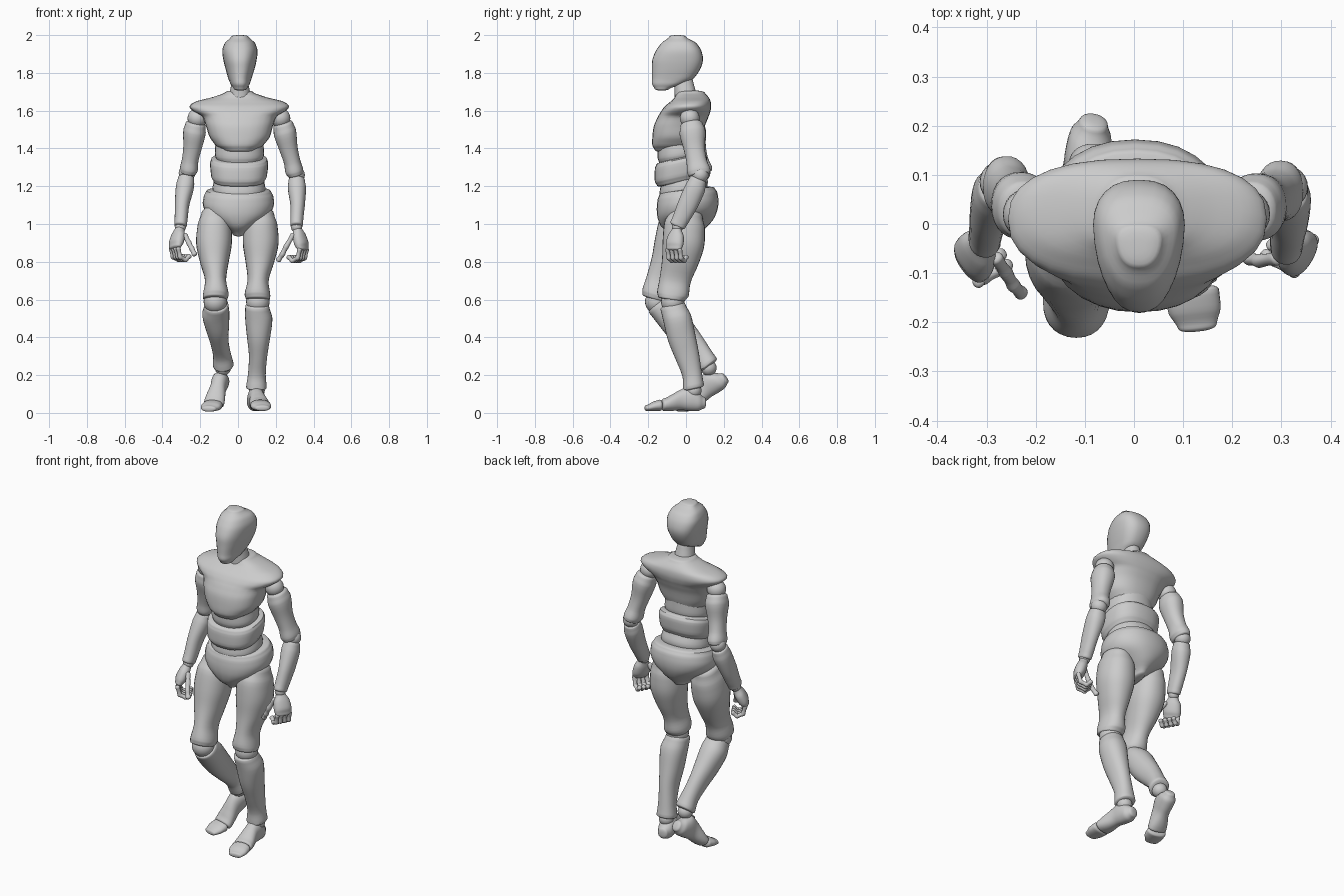
import bpy, bmesh
from math import cos, sin, pi, radians
from mathutils import Vector

SIDES = 28


def finish(name, bm):
    bmesh.ops.recalc_face_normals(bm, faces=bm.faces)
    me = bpy.data.meshes.new(name)
    bm.to_mesh(me)
    bm.free()
    ob = bpy.data.objects.new(name, me)
    bpy.context.collection.objects.link(ob)
    return ob


def smooth_rows(rows, n=4):
    # spline through the section rows
    out = []
    for i in range(len(rows) - 1):
        p0, p1 = rows[max(i - 1, 0)], rows[i]
        p2, p3 = rows[i + 1], rows[min(i + 2, len(rows) - 1)]
        for k in range(n):
            f = k / n
            out.append([b + f * (c - b) if j == 0 else
                        0.5 * (2*b + (c - a)*f + (2*a - 5*b + 4*c - d)*f*f + (3*b - a - 3*c + d)*f**3)
                        for j, (a, b, c, d) in enumerate(zip(p0, p1, p2, p3))])
    return out + [list(rows[-1])]


def dome(row, h):
    # shrinking rows that round off an end
    t, a0, a1, b0, b1 = row
    ca, cb, out = (a0 + a1) / 2, (b0 + b1) / 2, []
    for ang in (20, 40, 60, 78):
        s = cos(radians(ang)) ** 0.75
        out.append([t + h * sin(radians(ang)), ca + (a0 - ca) * s, ca + (a1 - ca) * s,
                    cb + (b0 - cb) * s, cb + (b1 - cb) * s])
    return out


def loft(name, rows, start=(0, 0, 0), end=(0, 0, 1), side=(1, 0, 0), unit=1.0,
         m=1, power=2.2, tilt=0.0, taper=0.0, caps=(0.012, 0.012)):
    # rows: distance along axis, extents along side, extents along the third direction
    o = Vector(start)
    d = (Vector(end) - o).normalized()
    s = Vector(side)
    s = (s - d * s.dot(d)).normalized()
    u = d.cross(s)
    rows = smooth_rows([(r[0] * unit, *r[1:]) for r in rows])
    rows = dome(rows[0], -caps[0])[::-1] + rows + dome(rows[-1], caps[1])
    bm = bmesh.new()
    rings = []
    for t, a0, a1, b0, b1 in rows:
        ring = []
        for i in range(SIDES):
            c, q = cos(2 * pi * i / SIDES), sin(2 * pi * i / SIDES)
            c = abs(c) ** (2 / power) * (1 if c > 0 else -1)
            q = abs(q) ** (2 / power) * (1 if q > 0 else -1)
            a = (a0 + a1) / 2 + (a1 - a0) / 2 * c * (1 + taper * q)
            b = (b0 + b1) / 2 + (b1 - b0) / 2 * q
            ring.append(bm.verts.new(o + d * (t + tilt * b) + s * a * m + u * b))
        rings.append(ring)
    for r0, r1 in zip(rings, rings[1:]):
        for i in range(SIDES):
            j = (i + 1) % SIDES
            bm.faces.new((r0[i], r0[j], r1[j], r1[i]))
    bm.faces.new(rings[0])
    bm.faces.new(rings[-1])
    return finish(name, bm)


def limb(name, rows, a, b, m, **kw):
    return loft(name, rows, a, b, unit=(Vector(b) - Vector(a)).length, m=m, **kw)


def ball(name, p, r):
    bm = bmesh.new()
    bmesh.ops.create_uvsphere(bm, u_segments=24, v_segments=14, radius=r)
    bmesh.ops.translate(bm, verts=bm.verts, vec=p)
    return finish(name, bm)


def digit(name, pts, r):
    # chain of small rounded segments
    for i, (a, b) in enumerate(zip(pts, pts[1:])):
        d = b - a
        loft(f"{name}_{i}", [(0, -r, r, -r, r), (d.length / 2, -r * .85, r * .85, -r * .85, r * .85),
                             (d.length, -r, r, -r, r)], a, b, d.orthogonal(), caps=(r * .7, r * .7))


# head and neck
loft("head", [(1.715, -.02, .045, -.165, -.09), (1.74, -.037, .06, -.18, -.02), (1.77, -.05, .07, -.18, .04),
              (1.82, -.063, .085, -.18, .075), (1.87, -.075, .096, -.178, .09), (1.92, -.08, .10, -.158, .08),
              (1.96, -.066, .086, -.128, .052), (1.99, -.036, .056, -.09, 0)],
     power=2.5, taper=.18, caps=(.008, .01))
loft("neck", [(1.64, -.05, .068, -.06, .07), (1.69, -.045, .065, -.06, .055), (1.77, -.03, .05, -.065, .035)])

# torso pieces, stacked from chest to pelvis
loft("chest", [(1.39, -.085, .10, -.165, .05), (1.415, -.118, .133, -.178, .07), (1.46, -.15, .168, -.178, .085),
               (1.52, -.17, .185, -.17, .10), (1.57, -.19, .205, -.148, .12), (1.60, -.24, .253, -.13, .13),
               (1.625, -.256, .27, -.11, .133), (1.65, -.22, .235, -.08, .13), (1.67, -.14, .155, -.06, .12),
               (1.695, -.07, .085, -.05, .10)], power=2.4, caps=(.012, .012))
loft("ribs", [(1.34, -.11, .125, -.14, .07), (1.37, -.122, .138, -.15, .08), (1.43, -.12, .135, -.15, .08)],
     tilt=.15)
loft("abdomen", [(1.235, -.13, .14, -.152, .092), (1.26, -.142, .153, -.165, .105),
                 (1.33, -.148, .16, -.165, .11), (1.35, -.142, .154, -.158, .10)], power=2.5, tilt=.22)
loft("waist", [(1.14, -.125, .135, -.13, .10), (1.19, -.135, .145, -.14, .11), (1.25, -.125, .135, -.13, .09)],
     tilt=.2)
loft("pelvis", [(.95, -.03, .035, -.08, .09), (1.0, -.09, .095, -.13, .14), (1.05, -.16, .165, -.15, .165),
                (1.10, -.186, .19, -.155, .172), (1.15, -.18, .186, -.15, .165), (1.175, -.168, .173, -.14, .15)],
     tilt=.12)

# shared limb sections (outer side is positive)
THIGH = [(.01, -.065, .065, -.08, .065), (.06, -.07, .065, -.088, .08), (.22, -.056, .056, -.086, .08),
         (.43, -.068, .083, -.088, .105), (.65, -.084, .105, -.10, .122), (.87, -.08, .097, -.105, .11),
         (.98, -.06, .08, -.085, .09)]
CALF = [(.01, -.057, .052, -.055, .058), (.15, -.048, .046, -.043, .062), (.36, -.044, .053, -.058, .07),
        (.57, -.055, .067, -.074, .074), (.79, -.066, .078, -.075, .075), (.93, -.066, .06, -.075, .058)]
FOOT = [(.012, -.03, .03, .012, .075), (.04, -.043, .043, 0, .10), (.08, -.045, .045, 0, .128),
        (.13, -.042, .042, .005, .115), (.19, -.05, .053, 0, .083), (.225, -.052, .056, 0, .066)]
TOES = [(.01, -.052, .057, 0, .06), (.05, -.05, .056, 0, .048), (.08, -.035, .045, 0, .032)]
UPPER_ARM = [(.02, -.048, .038, -.062, .055), (.08, -.054, .042, -.066, .058), (.23, -.048, .04, -.06, .048),
             (.45, -.053, .045, -.062, .05), (.72, -.06, .06, -.07, .068), (.85, -.052, .055, -.06, .06)]
FOREARM = [(.03, -.033, .033, -.045, .04), (.15, -.033, .036, -.045, .045), (.42, -.033, .044, -.05, .055),
           (.75, -.046, .05, -.05, .058), (.9, -.042, .044, -.045, .047)]
PALM = [(.015, -.026, .026, -.024, .024), (.05, -.044, .044, -.03, .03), (.095, -.05, .05, -.031, .031),
        (.122, -.046, .046, -.022, .022)]

# walking pose: joint positions for each side
POSE = {
    "left": dict(m=1, hip=(.112, 0, 1.06), knee=(.105, -.07, .60), ankle=(.10, .04, .13),
                 heel=(.085, .105, .01), sole=(.115, -.128, .01), tip=(.125, -.22, .01),
                 shoulder=(.225, .02, 1.57), elbow=(.31, .075, 1.26), wrist=(.31, -.045, .985),
                 knuckle=(.345, -.065, .865),
                 thumb=[(.29, -.07, .94), (.255, -.075, .88), (.235, -.07, .84), (.215, -.06, .81)]),
    "right": dict(m=-1, hip=(-.115, -.02, 1.06), knee=(-.12, -.155, .60), ankle=(-.08, .12, .25),
                  heel=(-.08, .238, .155), sole=(-.13, .04, .01), tip=(-.155, -.06, .005),
                  shoulder=(-.215, .02, 1.57), elbow=(-.27, .085, 1.27), wrist=(-.305, -.03, .985),
                  knuckle=(-.335, -.085, .87),
                  thumb=[(-.28, -.07, .94), (-.26, -.10, .90), (-.245, -.125, .87), (-.23, -.14, .84)]),
}

for sd, p in POSE.items():
    m = p["m"]
    # leg
    limb(sd + "_thigh", THIGH, p["knee"], p["hip"], m, caps=(.01, .035))
    ball(sd + "_knee", Vector(p["knee"]) - Vector((0, 0, .012)), .062)
    limb(sd + "_calf", CALF, p["ankle"], p["knee"], m)
    ball(sd + "_ankle", Vector(p["ankle"]) - Vector((0, 0, .012)), .042)
    loft(sd + "_foot", FOOT, p["heel"], p["sole"], m=m)
    loft(sd + "_toes", TOES, p["sole"], p["tip"], m=m)
    # arm
    ball(sd + "_shoulder", Vector(p["shoulder"]) - Vector((0, 0, .01)), .052)
    limb(sd + "_upper_arm", UPPER_ARM, p["elbow"], p["shoulder"], m, caps=(.01, .02))
    ball(sd + "_elbow", p["elbow"], .044)
    limb(sd + "_forearm", FOREARM, p["wrist"], p["elbow"], m)
    ball(sd + "_wrist", p["wrist"], .03)
    # hand, with fingers curling inward
    row, inward = Vector((-.5 * m, -.86, 0)), Vector((-.86 * m, .5, 0))
    loft(sd + "_palm", PALM, p["wrist"], p["knuckle"], row)
    for i in range(4):
        k = Vector(p["knuckle"]) + row * (i - 1.5) * .025
        digit(f"{sd}_finger_{i}", [k + inward * a + Vector((0, 0, z)) for a, z in
                                   ((0, 0), (.012, -.045), (.045, -.06), (.068, -.04))], .0125)
    digit(sd + "_thumb", [Vector(q) for q in p["thumb"]], .014)

# smooth shading, with crisp rims
bpy.ops.object.select_all(action='SELECT')
bpy.context.view_layer.objects.active = bpy.context.selected_objects[0]
bpy.ops.object.shade_smooth_by_angle(angle=radians(40))
